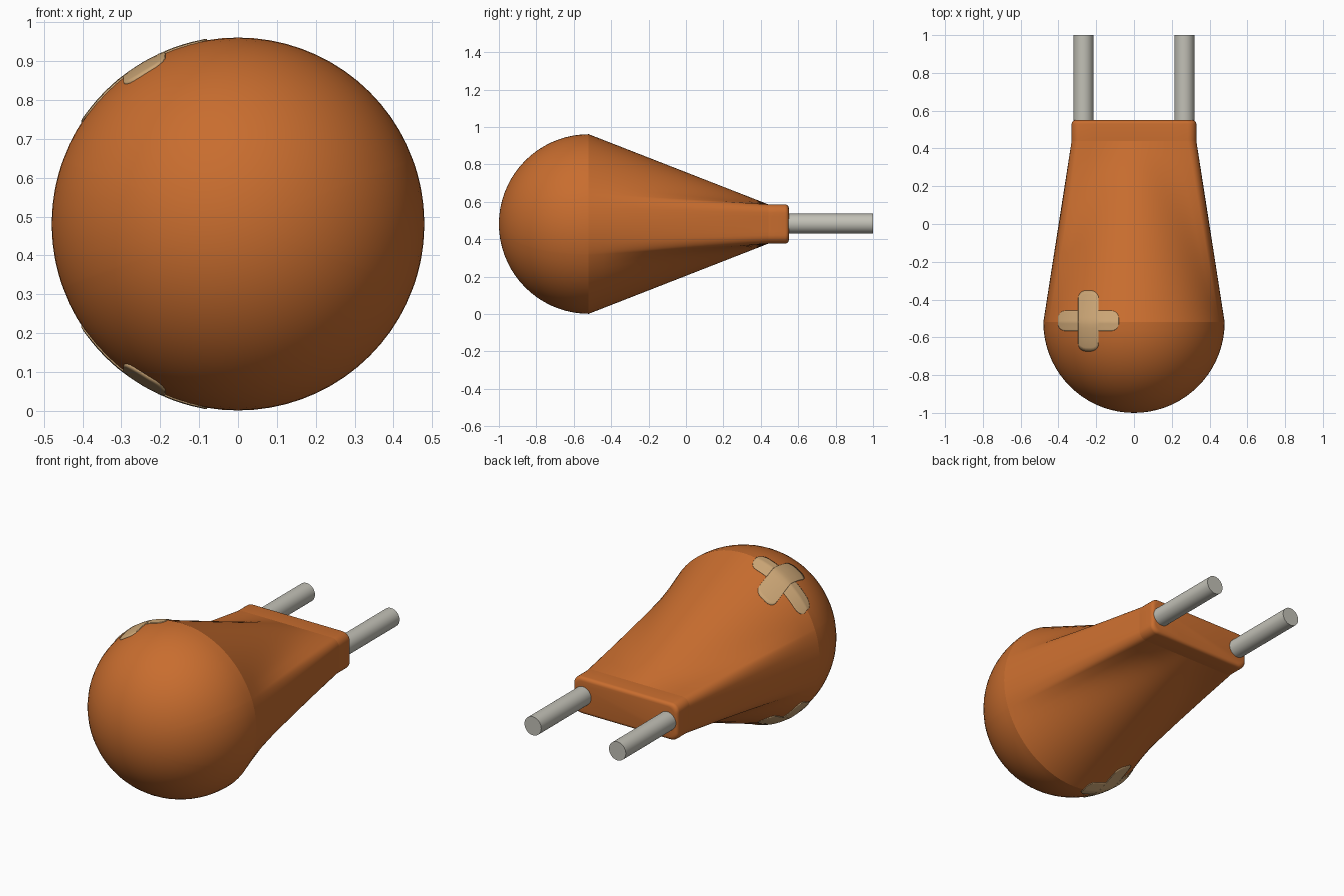
import bpy, bmesh, math
from mathutils import Vector
from mathutils.bvhtree import BVHTree

cube = bpy.data.objects.get("Cube")
if cube:
    bpy.data.objects.remove(cube, do_unlink=True)

R, CZ, SEAM = 0.48, 0.481, -0.52          # bulb radius, axis height, bulb/taper seam
HW, HH, CORNER = 0.33, 0.105, 0.045       # collar half width, half height, corner radius
COLLAR, END = 0.44, 0.55                  # collar start and end along y


def material(name, rgb):
    m = bpy.data.materials.new(name)
    m.use_nodes = True
    m.diffuse_color = (*rgb, 1)
    bsdf = m.node_tree.nodes["Principled BSDF"]
    bsdf.inputs["Base Color"].default_value = (*rgb, 1)
    bsdf.inputs["Roughness"].default_value = 0.6
    return m


orange = material("burnt orange", (0.58, 0.153, 0.028))
tan = material("pale tan", (0.60, 0.38, 0.18))
grey = material("lead grey", (0.54, 0.53, 0.47))


def finish(name, bm, mat, angle):
    me = bpy.data.meshes.new(name)
    bm.to_mesh(me)
    ob = bpy.data.objects.new(name, me)
    bpy.context.collection.objects.link(ob)
    me.materials.append(mat)
    bpy.ops.object.select_all(action='DESELECT')
    ob.select_set(True)
    bpy.context.view_layer.objects.active = ob
    bpy.ops.object.shade_smooth_by_angle(angle=math.radians(angle))
    return ob


def collar_section():
    """Rounded rectangle, spaced by angle so it matches the bulb's circle."""
    low = math.atan2(HH - CORNER, HW)
    high = math.atan2(HH, HW - CORNER)
    q = [(HW, HW * math.tan(low * i / 3)) for i in range(3)]
    for i in range(7):
        a = math.pi / 2 * i / 6
        q.append((HW - CORNER + CORNER * math.cos(a), HH - CORNER + CORNER * math.sin(a)))
    for i in range(1, 15):
        a = high + (math.pi / 2 - high) * i / 14
        q.append((HH / math.tan(a), HH))
    half = q + [(-x, z) for x, z in reversed(q[:-1])]
    return half + [(x, -z) for x, z in reversed(half[1:-1])]


rect = [Vector(p) for p in collar_section()]
circle = [p.normalized() * R for p in rect]

# Body: round bulb, taper and flat collar as one skin of rings
bm = bmesh.new()
rings = []


def ring(points, y):
    rings.append([bm.verts.new((p.x, y, CZ + p.y)) for p in points])


for i in range(1, 19):
    a = math.pi / 2 * i / 18
    ring([p * math.sin(a) for p in circle], SEAM - R * math.cos(a))
for i in range(1, 13):
    t = i / 12
    ring([c.lerp(r, t) for c, r in zip(circle, rect)], SEAM + (COLLAR - SEAM) * t)
BEVEL = 0.02
for i in range(5):
    a = math.pi / 2 * i / 4
    inset = BEVEL * (1 - math.cos(a))
    ring([Vector((p.x * (1 - inset / HW), p.y * (1 - inset / HH))) for p in rect],
         END - BEVEL + BEVEL * math.sin(a))
n = len(rect)
pole = bm.verts.new((0, SEAM - R, CZ))
for k in range(n):
    j = (k + 1) % n
    bm.faces.new((pole, rings[0][k], rings[0][j]))
    for a, b in zip(rings, rings[1:]):
        bm.faces.new((a[k], b[k], b[j], a[j]))
bm.faces.new(rings[-1])
bmesh.ops.recalc_face_normals(bm, faces=bm.faces)
for e in bm.edges:                         # crisp seams at both ends of the taper
    ys = [v.co.y for v in e.verts]
    if any(max(abs(y - s) for y in ys) < 1e-4 for s in (SEAM, COLLAR)):
        e.smooth = False
body = finish("body", bm, orange, 40)
bm.faces.ensure_lookup_table()
skin = BVHTree.FromBMesh(bm)
bm.free()

# Cross-shaped marks: thin plates draped on the top and bottom of the bulb
MX, MY, ARM, HALF, ROUND = -0.24, -0.513, 0.16, 0.053, 0.04


def rounded(height, d):
    d = min(max(d, 0), ROUND)
    return height - ROUND + math.sqrt(max(0, ROUND ** 2 - (ROUND - d) ** 2))


def cross_mark(name, side):
    bm = bmesh.new()
    spans = [(-ARM, -HALF), (-HALF, HALF), (HALF, ARM)]
    for x0, x1 in spans:
        cols = []
        for i in range(13):
            x = x0 + (x1 - x0) * (1 - math.cos(math.pi * i / 12)) / 2
            h = rounded(ARM, HALF - abs(x)) if x0 == -HALF else rounded(HALF, ARM - abs(x))
            col = []
            for j in range(17):
                y = h * (j / 8 - 1)
                hit = skin.ray_cast(Vector((MX + x, MY + y, CZ + 2 * side)),
                                    Vector((0, 0, -side)))[0]
                col.append(bm.verts.new(hit))
            cols.append(col)
        for a, b in zip(cols, cols[1:]):
            for j in range(16):
                f = (a[j], b[j], b[j + 1], a[j + 1])
                bm.faces.new(f if side > 0 else f[::-1])
    ob = finish(name, bm, tan, 40)
    bm.free()
    mod = ob.modifiers.new("thickness", 'SOLIDIFY')
    mod.thickness = 0.008
    mod.offset = 0


cross_mark("top_cross_mark", 1)
cross_mark("bottom_cross_mark", -1)

# Two wire leads coming out of the collar
for name, x in (("left_lead", 0.267), ("right_lead", -0.267)):
    start, stop = END - 0.03, 1.0
    bpy.ops.mesh.primitive_cylinder_add(vertices=32, radius=0.053, depth=stop - start,
                                        location=(x, (start + stop) / 2, CZ + 0.002),
                                        rotation=(math.pi / 2, 0, 0))
    lead = bpy.context.object
    lead.name = name
    lead.data.materials.append(grey)
    bpy.ops.object.shade_smooth_by_angle(angle=math.radians(40))
